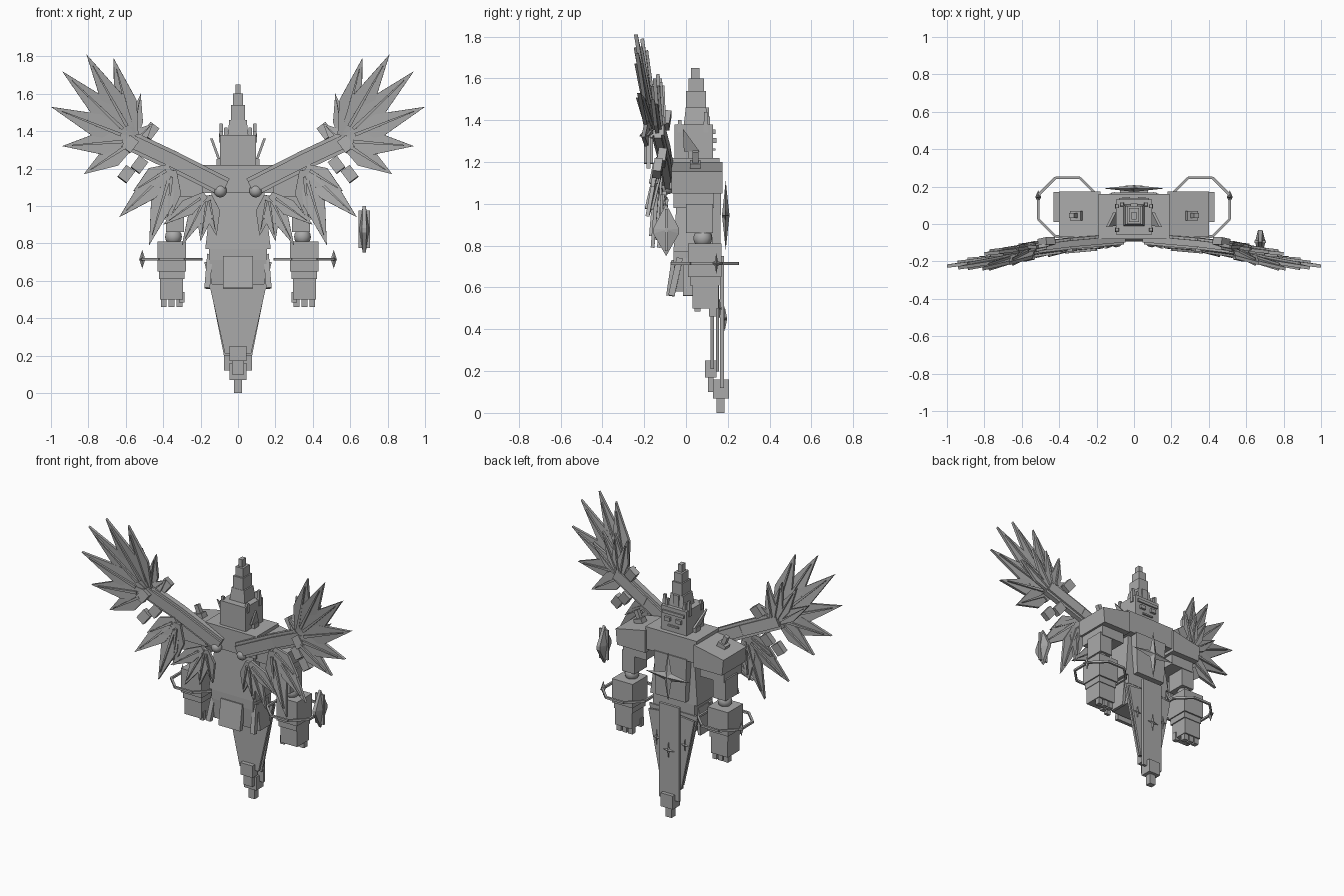
import bpy, bmesh, math
from mathutils import Vector, Matrix

if "Cube" in bpy.data.objects:
    bpy.data.objects.remove(bpy.data.objects["Cube"])

stone = bpy.data.materials.new("stone_grey")
stone.diffuse_color = (0.40, 0.40, 0.40, 1)
stone.use_nodes = True
stone.node_tree.nodes["Principled BSDF"].inputs["Base Color"].default_value = stone.diffuse_color


def make(name, verts, faces=None):
    """Mesh from points; convex hull when no faces are given."""
    bm = bmesh.new()
    vs = [bm.verts.new(v) for v in verts]
    if faces:
        for f in faces:
            bm.faces.new([vs[i] for i in f])
    else:
        bmesh.ops.convex_hull(bm, input=vs)
        bmesh.ops.dissolve_limit(bm, angle_limit=0.01, verts=bm.verts, edges=bm.edges)
    bmesh.ops.recalc_face_normals(bm, faces=bm.faces)
    me = bpy.data.meshes.new(name)
    bm.to_mesh(me)
    bm.free()
    me.materials.append(stone)
    ob = bpy.data.objects.new(name, me)
    bpy.context.collection.objects.link(ob)
    return ob


def block(name, x, y, z, top=1.0):
    """Box from (min, max) ranges; top scales the upper face."""
    c = Vector((sum(x) / 2, sum(y) / 2))
    pts = []
    for k, zz in enumerate(z):
        s = top if k else 1
        for xx in x:
            for yy in y:
                pts.append((c.x + (xx - c.x) * s, c.y + (yy - c.y) * s, zz))
    return make(name, pts)


def bar(name, a, b, w, t, w2=None, normal=(0, 1, 0)):
    """Rectangular bar from a to b, width w (w2 at the end), thickness t."""
    a, b = Vector(a), Vector(b)
    d = (b - a).normalized()
    side = d.cross(Vector(normal)).normalized()
    n = side.cross(d)
    w2 = w if w2 is None else w2
    return make(name, [p + side * ww * i / 2 + n * t * j / 2
                       for p, ww in ((a, w), (b, w2)) for i in (1, -1) for j in (1, -1)])


def ball(name, c, r):
    bm = bmesh.new()
    bmesh.ops.create_uvsphere(bm, u_segments=12, v_segments=8, radius=r,
                              matrix=Matrix.Translation(c))
    me = bpy.data.meshes.new(name)
    bm.to_mesh(me)
    bm.free()
    me.materials.append(stone)
    me.shade_smooth()
    bpy.context.collection.objects.link(bpy.data.objects.new(name, me))


def feather(name, base, tip, w, t=0.018):
    """Kite blade with a raised spine on both faces."""
    a, b = Vector(base), Vector(tip)
    d = b - a
    side = d.cross(Vector((0, 1, 0))).normalized()
    n = side.cross(d).normalized()
    mid = a + d * 0.42
    make(name, [p + n * t / 2 * j for j in (1, -1)
                for p in (a + side * w * .2, a - side * w * .2, mid + side * w / 2,
                          mid - side * w / 2, b)])
    bar(name + "_spine", a + d * .12, a + d * .86, w * .15, t + 0.024, w * .04)


def star(name, c, rx, rz, t, axis="y", inner=0.2):
    """Thin four-pointed star with a raised centre."""
    pts = []
    for i in range(8):
        k = 1 if i % 2 == 0 else inner
        u, v = rx * k * math.cos(i * math.pi / 4), rz * k * math.sin(i * math.pi / 4)
        pts.append((u, 0, v) if axis == "y" else (0, u, v))
    off = (0, t, 0) if axis == "y" else (t, 0, 0)
    pts += [off, tuple(-q for q in off)]
    fs = [f for i in range(8) for f in ((i, (i + 1) % 8, 8), ((i + 1) % 8, i, 9))]
    make(name, [Vector(p) + Vector(c) for p in pts], fs)


# torso and waist
block("torso", (-.175, .175), (-.06, .13), (.77, 1.08), .8)
block("chest_band", (-.19, .19), (-.08, .16), (1.07, 1.22))
block("chest_plate", (-.11, .11), (.12, .165), (.79, 1.08), 1.1)
block("neck", (-.085, .085), (-.04, .12), (1.2, 1.24))
block("belt", (-.155, .155), (-.06, .13), (.71, .77))
block("hip", (-.14, .14), (-.05, .12), (.58, .72), 1.1)
bar("back_flap", (0, -.055, .73), (0, -.08, .56), .16, .03)
star("chest_star", (0, .19, .945), .165, .165, .018, inner=.22)

# head, face and crown tower
block("head", (-.095, .095), (-.055, .13), (1.22, 1.38))
block("brow", (-.08, .08), (.125, .14), (1.335, 1.355))
block("mouth", (-.04, .04), (.125, .14), (1.255, 1.265))
block("crown_base", (-.055, .055), (-.01, .105), (1.38, 1.46), .85)
block("crown_middle", (-.037, .037), (0, .095), (1.45, 1.54))
block("crown_upper", (-.028, .028), (.012, .085), (1.53, 1.60))
block("crown_tip", (-.014, .014), (.025, .065), (1.59, 1.65))
block("crown_jewel", (-.02, .02), (.08, .11), (1.39, 1.46))

# skirt: long central strip with stepped tips
bar("tail_strip", (0, .172, .75), (0, .172, .12), .15, .018)
bar("tail_back", (0, .125, .70), (0, .125, .21), .36, .016, .14)
block("tail_block", (-.045, .045), (.09, .145), (.17, .25))
block("tail_block_end", (-.032, .032), (.105, .132), (.1, .18))
block("strip_block", (-.045, .045), (.13, .205), (.07, .16))
block("strip_tip", (-.022, .022), (.145, .185), (0, .08))
star("strip_star", (0, .185, .45), .045, .06, .012)

for s, side in ((1, "right"), (-1, "left")):
    def nm(part):
        return side + "_" + part

    def sx(a, b):
        return tuple(sorted((a * s, b * s)))

    # face and head ornaments
    block(nm("eye"), sx(.022, .062), (.125, .145), (1.29, 1.315))
    for i, (x, y) in enumerate(((.09, .095), (.065, .105), (.09, -.03))):
        block(nm("horn_%d" % i), sx(x - .012, x + .012), (y - .012, y + .012),
              (1.34, 1.44 - .02 * i), .7)
    make(nm("ear"), [(s * (x + o), y, z) for o in (0, .014) for x, y, z in
                     ((.095, -.01, 1.25), (.095, .065, 1.25), (.135, -.015, 1.36))])
    block(nm("ear_stud"), sx(.095, .115), (.01, .06), (1.2, 1.25))

    # shoulder, arm and hand
    make(nm("shoulder"), [(s * x, y, z) for y in (-.07, .175) for x, z in
                          ((.18, 1.20), (.40, 1.155), (.39, 1.05), (.18, 1.05))])
    block(nm("shoulder_lining"), sx(.2, .375), (-.06, .135), (.98, 1.06))
    bar(nm("shoulder_stud"), (s * .30, .045, 1.16), (s * .315, .045, 1.20), .06, .05)
    bar(nm("shoulder_spike"), (s * .31, .045, 1.19), (s * .335, .045, 1.25), .028, .028)
    block(nm("upper_arm"), sx(.29, .385), (0, .13), (.86, 1.0))
    ball(nm("elbow"), (s * .345, .08, .835), .045)
    block(nm("forearm"), sx(.277, .43), (.01, .17), (.65, .81))
    block(nm("cuff"), sx(.285, .422), (.02, .16), (.61, .65))
    block(nm("hand"), sx(.293, .418), (.03, .155), (.5, .61))
    for i in range(3):
        x = .313 + .042 * i
        block(nm("finger_%d" % i), sx(x - .016, x + .016), (.11, .145), (.46, .51))
    block(nm("thumb"), sx(.285, .315), (.04, .07), (.485, .54))

    # octagonal wrist hoop with star
    pts = [Vector((s * .355 + .17 * math.cos((i + .5) * math.pi / 4),
                   .09 + .17 * math.sin((i + .5) * math.pi / 4), .715)) for i in range(8)]
    for i in range(8):
        bar(nm("hoop_%d" % i), pts[i], pts[(i + 1) % 8], .014, .014, normal=(0, 0, 1))
    star(nm("hoop_star"), (s * .512, .145, .715), .035, .05, .016, axis="x", inner=.3)

    # side skirt plates
    bar(nm("skirt_plate"), (s * .105, .15, .68), (s * .055, .15, .2), .13, .014, .04)
    star(nm("skirt_star"), (s * .105, .16, .5), .03, .05, .01)
    bar(nm("hip_plate"), (s * .15, -.03, .74), (s * .165, -.07, .56), .03, .03)
    bar(nm("side_flap"), (s * .15, .04, .74), (s * .165, .04, .56), .02, .11)

    # wing bones
    ball(nm("wing_joint"), (s * .095, -.09, 1.08), .035)
    joints = [(s * .07, -.08, 1.10), (s * .355, -.105, 1.245), (s * .60, -.135, 1.36)]
    for i in range(2):
        a, b = Vector(joints[i]), Vector(joints[i + 1])
        bar(nm("wing_bone_%d" % i), a, b + (b - a) * .02, .105, .035)
        bar(nm("wing_bone_ridge_%d" % i), a, b, .07, .06)

    # outer fan, short upper fan, lower fans: base x, z, y then tips x, z, y, width
    fans = {
        "outer_feather": ((.55, 1.35, -.15), ((.665, 1.79, -.21), (.81, 1.81, -.24),
                          (.94, 1.72, -.235), (1.0, 1.53, -.225), (.94, 1.32, -.205),
                          (.825, 1.17, -.18)), .125),
        "covert_feather": ((.57, 1.33, -.115), ((.52, 1.60, -.125), (.62, 1.62, -.135),
                           (.72, 1.60, -.15), (.80, 1.5, -.16), (.455, 1.44, -.11)), .08),
        "middle_feather": ((.35, 1.21, -.12), ((.635, .94, -.185), (.475, .79, -.16),
                           (.56, 1.08, -.16), (.38, .90, -.13)), .12),
        "inner_feather": ((.16, 1.07, -.10), ((.30, .79, -.13), (.20, .81, -.115),
                          (.115, .84, -.10), (.40, .90, -.14)), .09),
    }
    for part, (base, tips, w) in fans.items():
        for i, (x, z, y) in enumerate(tips):
            b = Vector((s * base[0], base[2] - .006 * i, base[1]))
            t = Vector((s * x, y, z))
            feather(nm("%s_%d" % (part, i)), b + (t - b) * .06, t, w)

    # small wing blocks
    for i, (x, y, z) in enumerate(((.60, -.13, 1.17), (.53, -.11, 1.22), (.47, -.09, 1.40),
                                   (.58, -.17, 1.33))):
        bar(nm("wing_block_%d" % i), (s * (x - .025), y, z + .03), (s * (x + .02), y - .01, z - .03),
            .06, .04)

# floating crystal beside one arm
cx, cy, cz = .675, -.095, .875
make("crystal", [(cx + dx, cy + dy, cz + dz) for dx, dy, dz in
                 [(j * .008, 0, k * .125) for j in (1, -1) for k in (1, -1)] +
                 [(j * .012, k * .062, -.005 + m * .012) for j in (1, -1) for k in (1, -1) for m in (1, -1)] +
                 [(.028, 0, 0), (-.028, 0, 0)]])
bar("crystal_rib", (cx, cy, cz + .1), (cx, cy, cz - .1), .064, .012)
